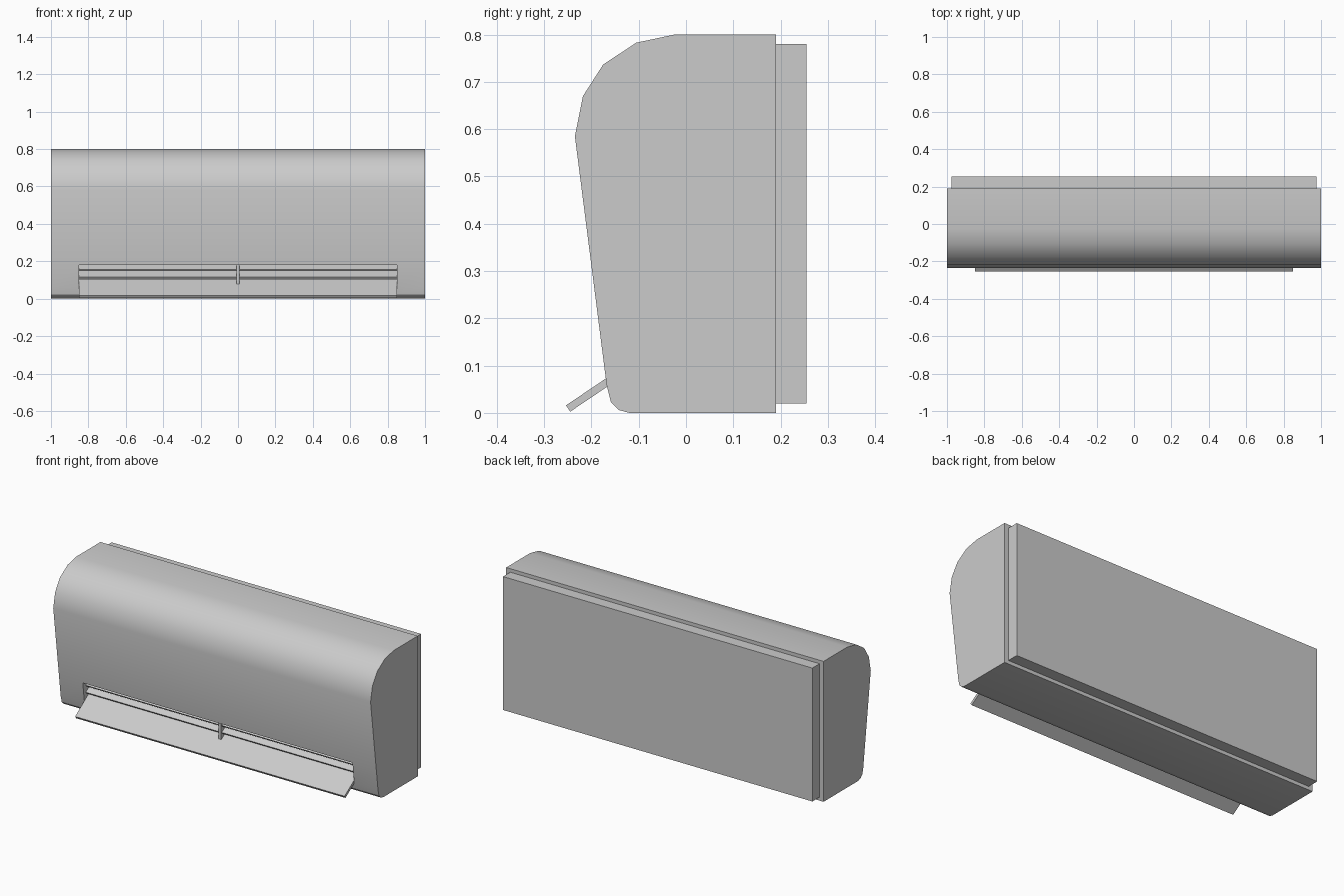
import bpy, bmesh, math
from mathutils import Matrix, Vector

cube = bpy.data.objects.get("Cube")
if cube:
    bpy.data.objects.remove(cube, do_unlink=True)

grey = bpy.data.materials.new("light grey plastic")
grey.use_nodes = True
colour = (0.6, 0.6, 0.6, 1)
grey.diffuse_color = colour
grey.node_tree.nodes["Principled BSDF"].inputs["Base Color"].default_value = colour


def finish(name, bm):
    bmesh.ops.recalc_face_normals(bm, faces=bm.faces)
    mesh = bpy.data.meshes.new(name)
    bm.to_mesh(mesh)
    bm.free()
    mesh.materials.append(grey)
    obj = bpy.data.objects.new(name, mesh)
    bpy.context.collection.objects.link(obj)
    return obj


def box(name, size, centre, tilt=0):
    bm = bmesh.new()
    matrix = (Matrix.Translation(centre) @ Matrix.Rotation(tilt, 4, "X")
              @ Matrix.Diagonal((*size, 1)))
    bmesh.ops.create_cube(bm, size=1, matrix=matrix)
    return finish(name, bm)


# Casing: side profile (y, z) swept along x, with the air outlet pushed in
def front_y(z):
    return -0.168 - (z - 0.06) * 0.1276


SILL, LINTEL = 0.06, 0.18
profile = [(0.19, 0), (-0.12, 0), (-0.142, 0.006), (-0.159, 0.023),
           (front_y(SILL), SILL), (front_y(LINTEL), LINTEL),
           (-0.235, 0.585), (-0.218, 0.67), (-0.175, 0.737),
           (-0.105, 0.783), (-0.025, 0.8), (0.19, 0.8)]
bm = bmesh.new()
rings = [[bm.verts.new((x, y, z)) for y, z in profile]
         for x in (-1, -0.85, 0.85, 1)]
for a, b in zip(rings, rings[1:]):
    for i in range(len(profile)):
        j = (i + 1) % len(profile)
        face = bm.faces.new((a[i], a[j], b[j], b[i]))
        if a is rings[1] and i == 4:
            outlet = face
bm.faces.new(rings[0])
bm.faces.new(rings[-1])
pushed = bmesh.ops.extrude_face_region(bm, geom=[outlet])
inner = [v for v in pushed["geom"] if isinstance(v, bmesh.types.BMVert)]
bmesh.ops.translate(bm, verts=inner, vec=Vector((0, 0.12, 0)))
if outlet.is_valid:
    bmesh.ops.delete(bm, geom=[outlet], context="FACES_ONLY")
casing = finish("casing", bm)

# Wall plate behind the casing
box("wall_plate", (1.95, 0.065, 0.76), (0, 0.2225, 0.4))

# Open flap and the louvres, all sloping down to the front
TILT = math.radians(34)
box("outlet_flap", (1.698, 0.16, 0.016), (0, -0.183, 0.054), TILT)
for name, z in (("upper_louvre", 0.17), ("lower_louvre", 0.13)):
    box(name, (1.698, 0.06, 0.01), (0, -0.13, z), TILT)

# Central louvre support
box("louvre_support", (0.016, 0.08, 0.1), (0, -0.125, 0.13))

bpy.ops.object.select_all(action="DESELECT")
casing.select_set(True)
bpy.context.view_layer.objects.active = casing
bpy.ops.object.shade_smooth_by_angle(angle=math.radians(30))
